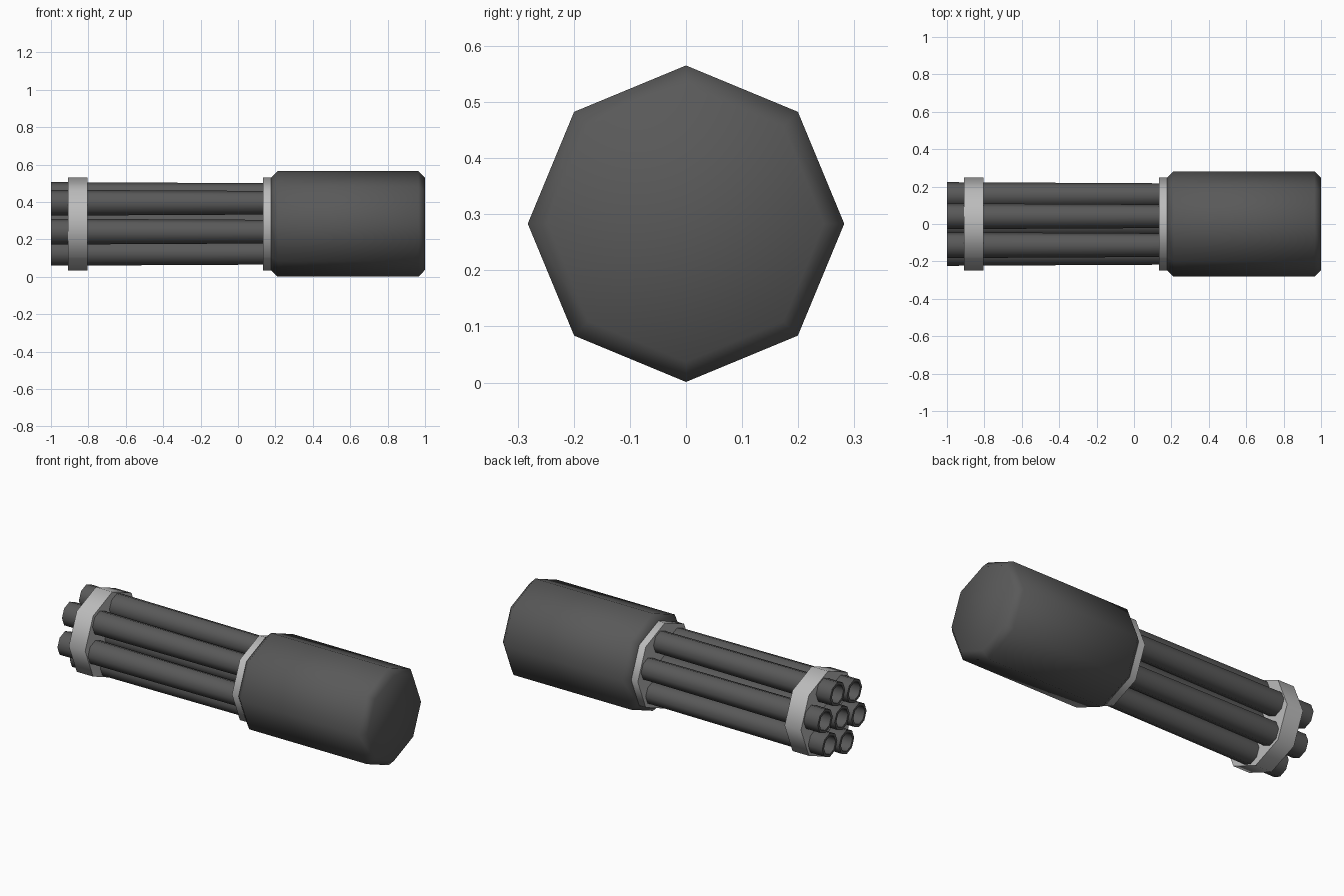
import bpy, bmesh
from math import sin, cos, pi, radians

if "Cube" in bpy.data.objects:
    bpy.data.objects.remove(bpy.data.objects["Cube"])

SIDES = 8
AXIS_Z = 0.283


def material(name, value):
    m = bpy.data.materials.new(name)
    m.diffuse_color = (value, value, value, 1)
    m.use_nodes = True
    m.node_tree.nodes["Principled BSDF"].inputs["Base Color"].default_value = m.diffuse_color
    return m


dark = material("dark_metal", 0.1)
light = material("light_metal", 0.5)


def lathe(name, profile, mat, y=0.0, z=AXIS_Z, smooth=55):
    """Eight-sided turned part along x from (x, radius) points, capped at both ends."""
    bm = bmesh.new()
    rings = []
    for x, r in profile:
        rings.append([bm.verts.new((x, y + r * cos(2 * pi * i / SIDES),
                                    z + r * sin(2 * pi * i / SIDES)))
                      for i in range(SIDES)])
    for a, b in zip(rings, rings[1:]):
        for i in range(SIDES):
            j = (i + 1) % SIDES
            bm.faces.new((a[i], a[j], b[j], b[i]))
    bm.faces.new(rings[0])
    bm.faces.new(rings[-1])
    bmesh.ops.recalc_face_normals(bm, faces=bm.faces)
    mesh = bpy.data.meshes.new(name)
    bm.to_mesh(mesh)
    bm.free()
    mesh.materials.append(mat)
    ob = bpy.data.objects.new(name, mesh)
    bpy.context.collection.objects.link(ob)
    bpy.ops.object.select_all(action='DESELECT')
    ob.select_set(True)
    bpy.context.view_layer.objects.active = ob
    bpy.ops.object.shade_smooth_by_angle(angle=radians(smooth))
    return ob


# Motor housing with chamfered ends
lathe("housing", [(0.175, 0.246), (0.212, 0.282), (0.965, 0.282), (1.0, 0.246)],
      dark, smooth=70)

# Collar at the housing and clamp near the muzzle
lathe("rear_collar", [(0.135, 0.248), (0.185, 0.248)], light)
lathe("front_clamp", [(-0.91, 0.248), (-0.805, 0.248)], light)

# Slightly tapered hollow barrels: one central, six around it
barrel = [(0.16, 0.063), (-1.0, 0.069), (-1.0, 0.053), (-0.75, 0.053)]
lathe("barrel_centre", barrel, dark)
for k in range(6):
    a = radians(15 + 60 * k)
    lathe(f"barrel_{k + 1}", barrel, dark,
          y=0.16 * cos(a), z=AXIS_Z + 0.16 * sin(a))
